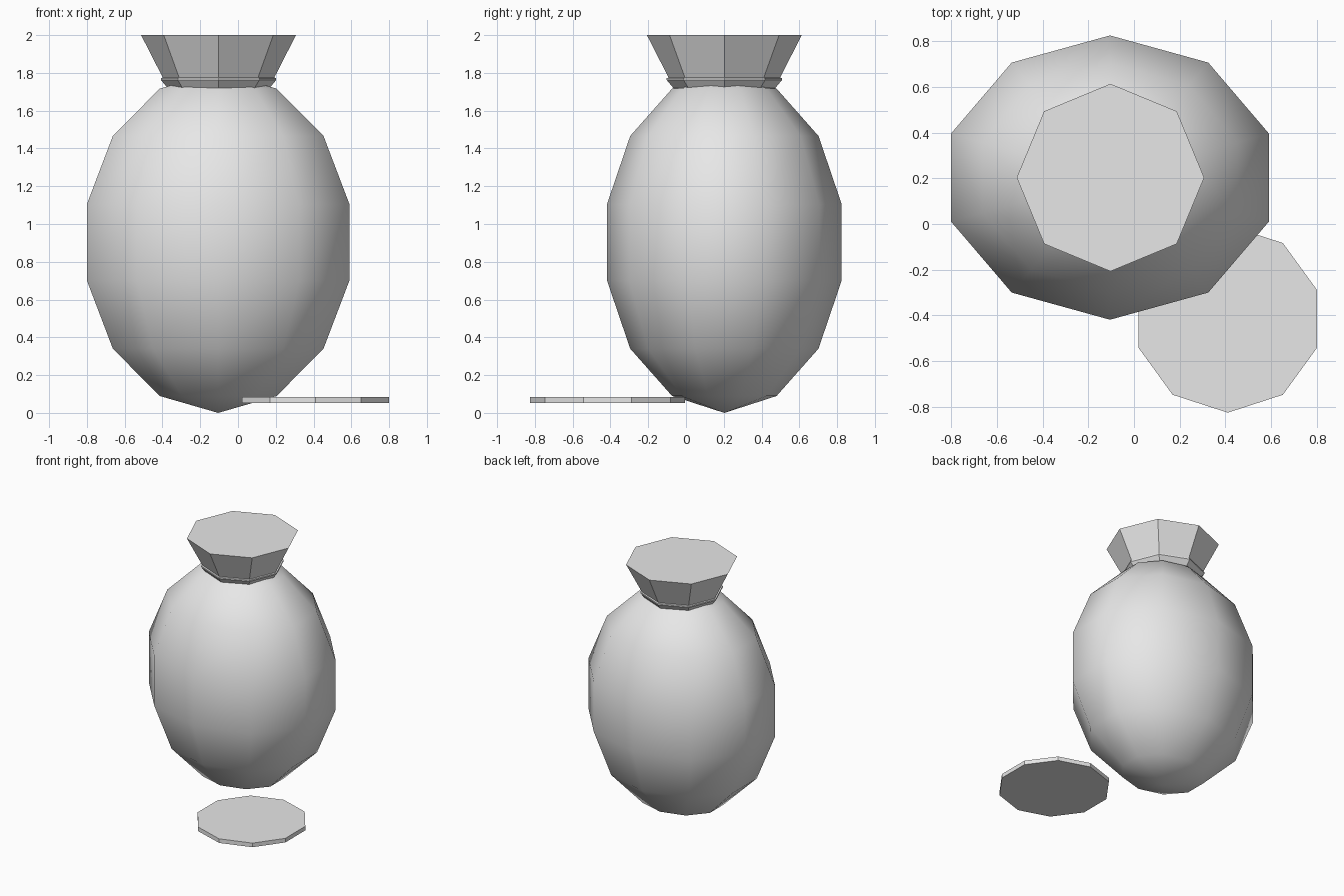
import bpy
import bmesh
from math import sin, cos, pi, radians

cube = bpy.data.objects.get("Cube")
if cube:
    bpy.data.objects.remove(cube, do_unlink=True)

grey = bpy.data.materials.new("light_grey")
grey.use_nodes = True
colour = (0.8, 0.8, 0.8, 1)
grey.diffuse_color = colour
grey.node_tree.nodes["Principled BSDF"].inputs["Base Color"].default_value = colour


def lathe(name, profile, sides, centre, start=0.0, depth_scale=1.0):
    """Stack rings of (radius, height); radius 0 makes a pole, open ends are capped."""
    bm = bmesh.new()
    rings = []
    for r, z in profile:
        if r == 0:
            rings.append([bm.verts.new((0, 0, z))])
            continue
        angles = [start + 2 * pi * i / sides for i in range(sides)]
        rings.append([bm.verts.new((r * cos(a), r * depth_scale * sin(a), z)) for a in angles])
    for low, high in zip(rings, rings[1:]):
        for i in range(sides):
            j = (i + 1) % sides
            if len(low) == 1:
                bm.faces.new((low[0], high[j], high[i]))
            elif len(high) == 1:
                bm.faces.new((low[i], low[j], high[0]))
            else:
                bm.faces.new((low[i], low[j], high[j], high[i]))
    if len(rings[0]) > 1:
        bm.faces.new(rings[0][::-1])
    if len(rings[-1]) > 1:
        bm.faces.new(rings[-1])
    bmesh.ops.recalc_face_normals(bm, faces=bm.faces)
    mesh = bpy.data.meshes.new(name)
    bm.to_mesh(mesh)
    bm.free()
    mesh.materials.append(grey)
    obj = bpy.data.objects.new(name, mesh)
    obj.location = centre
    bpy.context.collection.objects.link(obj)
    return obj


# Rounded sack body: a squashed sphere of seven bands and ten sides
rings = 7
radius, half_height = 0.75, 0.903
body_profile = [(0, -half_height)]
for k in range(1, rings):
    a = pi * k / rings
    body_profile.append((radius * sin(a), -half_height * cos(a)))
body_profile.append((0, half_height))
body = lathe("sack_body", body_profile, 10, (-0.105, 0.203, half_height),
             start=pi / 10, depth_scale=0.85)
bpy.ops.object.select_all(action='DESELECT')
body.select_set(True)
bpy.context.view_layer.objects.active = body
bpy.ops.object.shade_smooth_by_angle(angle=radians(39))

# Tie around the neck, then the flared mouth above it
neck = (-0.103, 0.203, 0)
lathe("neck_tie", [(0.27, 1.72), (0.305, 1.762), (0.305, 1.772), (0.28, 1.78)], 8, neck)
lathe("sack_mouth", [(0.29, 1.765), (0.41, 2.0)], 8, neck)

# Flat coin lying by the sack
lathe("coin", [(0.41, 0.052), (0.41, 0.085)], 10, (0.41, -0.415, 0), start=pi / 10)
